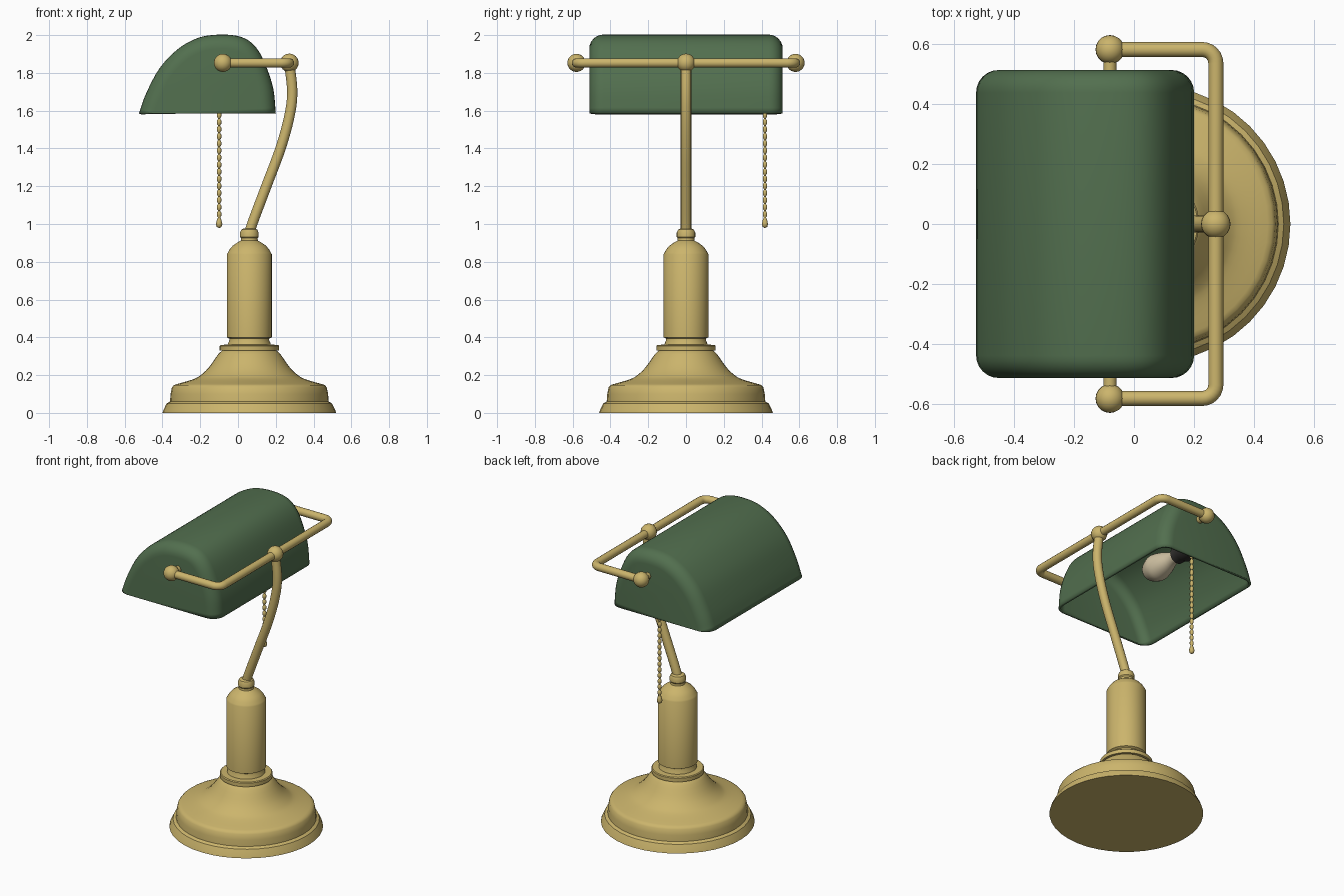
import bpy, bmesh, math
from mathutils import Vector

if "Cube" in bpy.data.objects:
    bpy.data.objects.remove(bpy.data.objects["Cube"])


def material(name, col):
    m = bpy.data.materials.new(name)
    m.diffuse_color = (*col, 1)
    m.use_nodes = True
    m.node_tree.nodes["Principled BSDF"].inputs["Base Color"].default_value = m.diffuse_color
    return m


BRASS = material("brass", (0.60, 0.46, 0.15))
GREEN = material("green_glass", (0.085, 0.16, 0.078))
CREAM = material("cream_bulb", (0.62, 0.53, 0.36))
DARK = material("dark_socket", (0.035, 0.033, 0.03))


def smooth(ob, angle=35):
    bpy.ops.object.select_all(action='DESELECT')
    ob.select_set(True)
    bpy.context.view_layer.objects.active = ob
    bpy.ops.object.shade_smooth_by_angle(angle=math.radians(angle))


def finish(name, bm, mat, loc=(0, 0, 0), rot=(0, 0, 0), angle=35):
    me = bpy.data.meshes.new(name)
    bm.to_mesh(me)
    bm.free()
    ob = bpy.data.objects.new(name, me)
    ob.location, ob.rotation_euler = loc, rot
    me.materials.append(mat)
    bpy.context.collection.objects.link(ob)
    smooth(ob, angle)
    return ob


def loft(bm, rings, closed):
    for a, b in zip(rings, rings[1:]):
        n = len(a)
        for i in range(n if closed else n - 1):
            j = (i + 1) % n
            bm.faces.new((a[i], a[j], b[j], b[i]))


def lathe(name, profile, mat, loc=(0, 0, 0), rot=(0, 0, 0), seg=40, angle=35):
    """Revolve (radius, height) points around z; ends are capped."""
    bm = bmesh.new()
    rings = [[bm.verts.new((max(r, 1e-5) * math.cos(2 * math.pi * k / seg),
                            max(r, 1e-5) * math.sin(2 * math.pi * k / seg), z))
              for k in range(seg)] for r, z in profile]
    loft(bm, rings, True)
    for end in (rings[0], rings[-1]):
        bm.faces.new(end)
    bmesh.ops.remove_doubles(bm, verts=bm.verts, dist=5e-5)
    bmesh.ops.recalc_face_normals(bm, faces=bm.faces)
    return finish(name, bm, mat, loc, rot, angle)


def spline(pts, n=4):
    """Catmull-Rom curve through the points."""
    p = [Vector(q) for q in pts]
    p = [2 * p[0] - p[1]] + p + [2 * p[-1] - p[-2]]
    out = []
    for a, b, c, d in zip(p, p[1:], p[2:], p[3:]):
        for k in range(n):
            t = k / n
            out.append(0.5 * (2 * b + (c - a) * t + (2 * a - 5 * b + 4 * c - d) * t * t
                              + (3 * b - a - 3 * c + d) * t ** 3))
    return out + [p[-2]]


def tube(name, pts, radius, mat):
    cu = bpy.data.curves.new(name, 'CURVE')
    cu.dimensions = '3D'
    cu.bevel_depth, cu.bevel_resolution, cu.use_fill_caps = radius, 5, True
    sp = cu.splines.new('POLY')
    sp.points.add(len(pts) - 1)
    for q, co in zip(sp.points, pts):
        q.co = (*co, 1)
    cu.materials.append(mat)
    ob = bpy.data.objects.new(name, cu)
    bpy.context.collection.objects.link(ob)
    bpy.ops.object.select_all(action='DESELECT')
    ob.select_set(True)
    bpy.context.view_layer.objects.active = ob
    bpy.ops.object.convert(target='MESH')
    smooth(bpy.context.view_layer.objects.active, 40)


def ball(name, loc, r=0.048):
    prof = [(r * math.sin(math.pi * k / 12), -r * math.cos(math.pi * k / 12)) for k in range(13)]
    lathe(name, prof, BRASS, loc, seg=20)


# Stepped, flared foot
CX = 0.06
flare = spline([(0.385, 0.152), (0.30, 0.177), (0.26, 0.198), (0.215, 0.24),
                (0.165, 0.31), (0.143, 0.33)], 3)
lathe("base", [(0.46, 0), (0.455, 0.015), (0.438, 0.05), (0.42, 0.06), (0.417, 0.10),
               (0.41, 0.135), (0.40, 0.147)] + [tuple(q) for q in flare] +
      [(0.157, 0.331), (0.157, 0.355), (0.152, 0.36), (0.10, 0.362)], BRASS, (CX, 0, 0))

# Column with domed top and collar
lathe("column", [(0.115, 0.355), (0.112, 0.37), (0.105, 0.385), (0.105, 0.393), (0.119, 0.40),
                 (0.119, 0.84), (0.114, 0.848), (0.105, 0.865), (0.088, 0.885), (0.062, 0.903),
                 (0.045, 0.912), (0.044, 0.925), (0.049, 0.932), (0.049, 0.955),
                 (0.042, 0.97), (0.03, 0.976)], BRASS, (CX, 0, 0))

# Curved arm
tube("arm", spline([(0.06, 0, 0.94), (0.075, 0, 1.0), (0.15, 0, 1.2), (0.225, 0, 1.4),
                    (0.272, 0, 1.57), (0.287, 0, 1.70), (0.272, 0, 1.85)], 6), 0.028, BRASS)

# U-shaped yoke with rounded corners
ZY, XB, YB, XP, R = 1.853, 0.272, 0.58, -0.08, 0.045
half = [(XP, YB, ZY)] + [(XB - R + R * math.sin(a), YB - R + R * math.cos(a), ZY)
                         for a in (k * math.pi / 12 for k in range(7))]
tube("yoke", half + [(x, -y, z) for x, y, z in reversed(half)], 0.025, BRASS)
ball("arm_ball", (XB, 0, ZY), 0.049)
for side, s in (("back", 1), ("front", -1)):
    ball(side + "_pivot_ball", (XP, s * YB, ZY))
    tube(side + "_pivot_pin", [(XP, s * YB, ZY), (XP, s * 0.495, ZY)], 0.022, BRASS)

# Shade: arched profile along y with rounded ends, open below
Z0, YE, RE = 1.585, 0.512, 0.075
arch = spline([(-0.525, Z0), (-0.487, 1.69), (-0.415, 1.825), (-0.32, 1.925), (-0.225, 1.98),
               (-0.14, 2.0), (-0.03, 2.0), (0.05, 1.975), (0.11, 1.915), (0.155, 1.82),
               (0.188, 1.71), (0.20, Z0)], 4)


def inset(d):
    out = []
    for i, p in enumerate(arch):
        t = (arch[min(i + 1, len(arch) - 1)] - arch[max(i - 1, 0)]).normalized()
        n = Vector((t.y, -t.x))
        if i == 0:
            n = Vector((1, 0))
        if i == len(arch) - 1:
            n = Vector((-1, 0))
        q = p + n * d
        out.append((q.x, max(q.y, Z0 + 0.001 * min(i, len(arch) - 1 - i))))
    return out


angles = [k * math.pi / 12 for k in range(7)]
ends = [(YE - RE + RE * math.sin(a), RE * (1 - math.cos(a))) for a in angles]
sections = [(-y, d) for y, d in reversed(ends)] + ends
bm = bmesh.new()
rings = [[bm.verts.new((x, y, z)) for x, z in inset(d)] for y, d in sections]
loft(bm, rings, False)
bm.faces.new(rings[0])
bm.faces.new(rings[-1])
bmesh.ops.recalc_face_normals(bm, faces=bm.faces)
bm.normal_update()
top = max(bm.faces, key=lambda f: f.calc_center_median().z)
if top.normal.z < 0:
    bmesh.ops.reverse_faces(bm, faces=bm.faces)
shade = finish("shade", bm, GREEN)
sol = shade.modifiers.new("thickness", 'SOLIDIFY')
sol.thickness, sol.offset = 0.015, -1

# Socket and bulb lying along y inside the shade
XS, ZS = -0.1, 1.715
lie = (math.radians(90), 0, 0)          # local +z points to -y
lathe("socket", [(0.05, 0), (0.065, 0.01), (0.065, 0.15), (0.055, 0.17), (0.052, 0.22),
                 (0.04, 0.225)], DARK, (XS, 0.5, ZS), lie, 24)
lathe("bulb", [tuple(q) for q in spline([(0.036, 0), (0.042, 0.05), (0.066, 0.11), (0.082, 0.17),
                                         (0.08, 0.21), (0.058, 0.26), (0.03, 0.28), (0, 0.287)], 3)],
      CREAM, (XS, 0.285, ZS), lie, 24, 60)

# Beaded pull chain with drop
chain = []
for k in range(17):
    z = 1.67 - 0.0375 * k
    chain += [(0.005, z), (0.012, z - 0.011), (0.012, z - 0.026)]
chain += [(0.006, 1.034), (0.012, 1.022), (0.017, 1.0), (0.013, 0.985), (0, 0.978)]
lathe("pull_chain", chain, BRASS, (XS, 0.418, 0), seg=10, angle=60)
